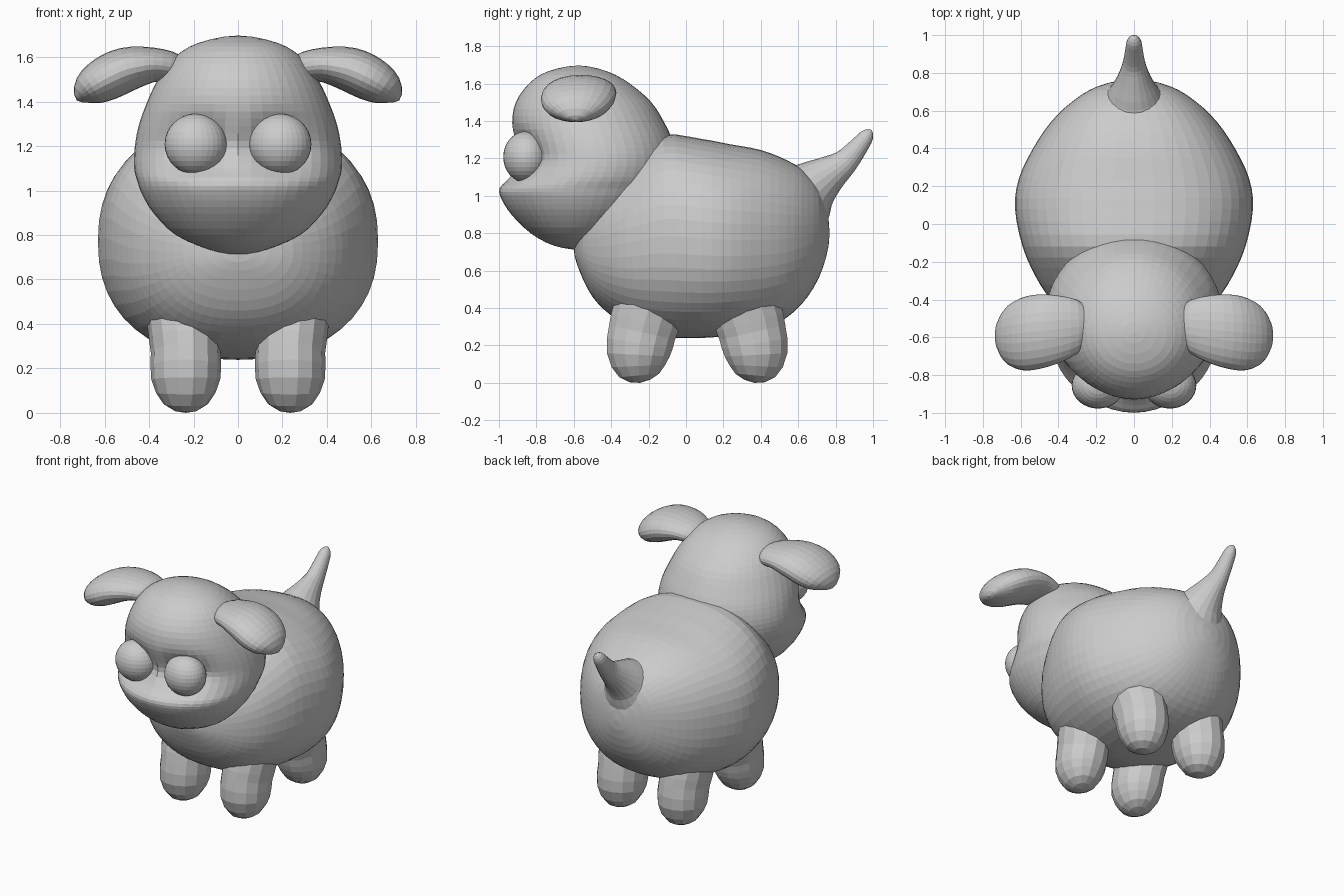
import bpy, bmesh, math
from mathutils import Vector

if "Cube" in bpy.data.objects:
    bpy.data.objects.remove(bpy.data.objects["Cube"])


def smooth_rows(rows, k):
    """Catmull-Rom through the rows; negated radii past each tip give round domes."""
    flip = lambda r: (*r[:3], -r[3], -r[4])
    p = [flip(rows[1])] + list(rows) + [flip(rows[-2])]
    out = []
    for i in range(1, len(p) - 2):
        for s in range(k):
            t = s / k
            out.append([0.5 * (2 * b + (c - a) * t + (2 * a - 5 * b + 4 * c - d) * t * t
                               + (3 * b - a - 3 * c + d) * t ** 3)
                        for a, b, c, d in zip(*p[i - 1:i + 3])])
    return out + [list(rows[-1])]


def loft(name, rows, u, v=None, n=40, k=4, power=2.0, mirror=False, deform=None):
    """Closed skin over rings (x, y, z, radius_u, radius_v); v=None follows the path."""
    rows = smooth_rows(rows, k)
    u = Vector(u)
    pts = [Vector(r[:3]) for r in rows]
    bm = bmesh.new()
    rings = []
    for i in range(1, len(rows) - 1):
        vv = Vector(v) if v else (pts[i + 1] - pts[i - 1]).cross(u).normalized()
        ring = []
        for j in range(n):
            a = 2 * math.pi * j / n
            c, s = math.cos(a), math.sin(a)
            c = math.copysign(abs(c) ** (2 / power), c)
            s = math.copysign(abs(s) ** (2 / power), s)
            co = pts[i] + u * (c * rows[i][3]) + vv * (s * rows[i][4])
            ring.append(bm.verts.new(deform(co) if deform else co))
        rings.append(ring)
    for r0, r1 in zip(rings, rings[1:]):
        for j in range(n):
            bm.faces.new((r0[j], r0[(j + 1) % n], r1[(j + 1) % n], r1[j]))
    for ring, p in ((rings[0], pts[0]), (rings[-1], pts[-1])):
        tip = bm.verts.new(p)
        for j in range(n):
            bm.faces.new((ring[j], ring[(j + 1) % n], tip))
    return finish(name, bm, mirror)


def finish(name, bm, mirror):
    bmesh.ops.recalc_face_normals(bm, faces=bm.faces)
    me = bpy.data.meshes.new(name)
    bm.to_mesh(me)
    bm.free()
    ob = bpy.data.objects.new(name, me)
    bpy.context.collection.objects.link(ob)
    if mirror:
        ob.modifiers.new("Mirror", 'MIRROR').use_mirror_merge = False
    return ob


X, Y, Z = (1, 0, 0), (0, 1, 0), (0, 0, 1)

# Body: y, bottom, top, half width
body = [(-.60, .72, .72, 0), (-.57, .60, .86, .20), (-.5, .46, .99, .33), (-.4, .36, 1.11, .44),
        (-.28, .29, 1.22, .52), (-.12, .245, 1.325, .59), (.08, .24, 1.305, .63),
        (.24, .255, 1.275, .61), (.40, .285, 1.245, .535), (.54, .35, 1.19, .44),
        (.65, .46, 1.12, .325), (.73, .61, 1.01, .19), (.768, .80, .80, 0)]
loft("body", [(0, y, (b + t) / 2, w, (t - b) / 2) for y, b, t, w in body],
     X, Z, n=48, k=3, power=2.3)

# Tail flaring out of the rump
loft("tail", [(0, .50, .90, 0, 0), (0, .60, .98, .19, .19), (0, .69, 1.06, .135, .14),
              (0, .77, 1.12, .09, .10), (0, .85, 1.18, .06, .07), (0, .92, 1.26, .047, .052),
              (0, .97, 1.325, .035, .036), (0, .99, 1.353, 0, 0)], X, n=20, k=3)


# Head: z, front, back, half width, with hollows for the eyes
def sockets(co):
    if co.y < -.5:
        g = math.exp(-((abs(co.x) - .18) / .13) ** 2 - ((co.z - 1.21) / .11) ** 2)
        co.y += .075 * g
    return co


head = [(.712, -.57, -.57, 0), (.735, -.71, -.46, .13), (.80, -.83, -.33, .28),
        (.896, -.93, -.20, .378), (.98, -.985, -.12, .43), (1.04, -.998, -.085, .452),
        (1.10, -.945, -.065, .467), (1.19, -.90, -.055, .465), (1.29, -.915, -.07, .447),
        (1.39, -.93, -.115, .412), (1.50, -.91, -.185, .36), (1.60, -.84, -.30, .285),
        (1.665, -.74, -.42, .175), (1.697, -.575, -.575, 0)]
loft("head", [(0, (f + b) / 2, z, w, (b - f) / 2) for z, f, b, w in head],
     X, Y, n=48, k=3, deform=sockets)

# Drooping ears
loft("ears", [(.20, -.54, 1.54, 0, 0), (.27, -.54, 1.55, .12, .06), (.38, -.555, 1.565, .173, .078),
              (.50, -.57, 1.545, .197, .10), (.60, -.583, 1.50, .19, .10),
              (.68, -.59, 1.45, .135, .072), (.725, -.59, 1.405, 0, 0)],
     Y, n=24, k=3, mirror=True)

# Legs, front and back pairs mirrored about the middle of the belly
leg = [(.235, -.245, 0, 0, 0), (.235, -.25, .04, .10, .11), (.235, -.255, .15, .155, .172),
       (.235, -.235, .27, .157, .185), (.243, -.205, .38, .163, .19),
       (.25, -.17, .52, .15, .16), (.25, -.15, .60, 0, 0)]
for name, flip in (("front_legs", 1), ("back_legs", -1)):
    loft(name, [(x, .06 + flip * (y - .06), z, a, b) for x, y, z, a, b in leg],
         X, n=14, k=2, mirror=True)

# Eyes
bm = bmesh.new()
bmesh.ops.create_uvsphere(bm, u_segments=32, v_segments=16, radius=1)
bmesh.ops.scale(bm, vec=(.14, .122, .137), verts=bm.verts)
bmesh.ops.translate(bm, vec=(.19, -.855, 1.208), verts=bm.verts)
finish("eyes", bm, True)
